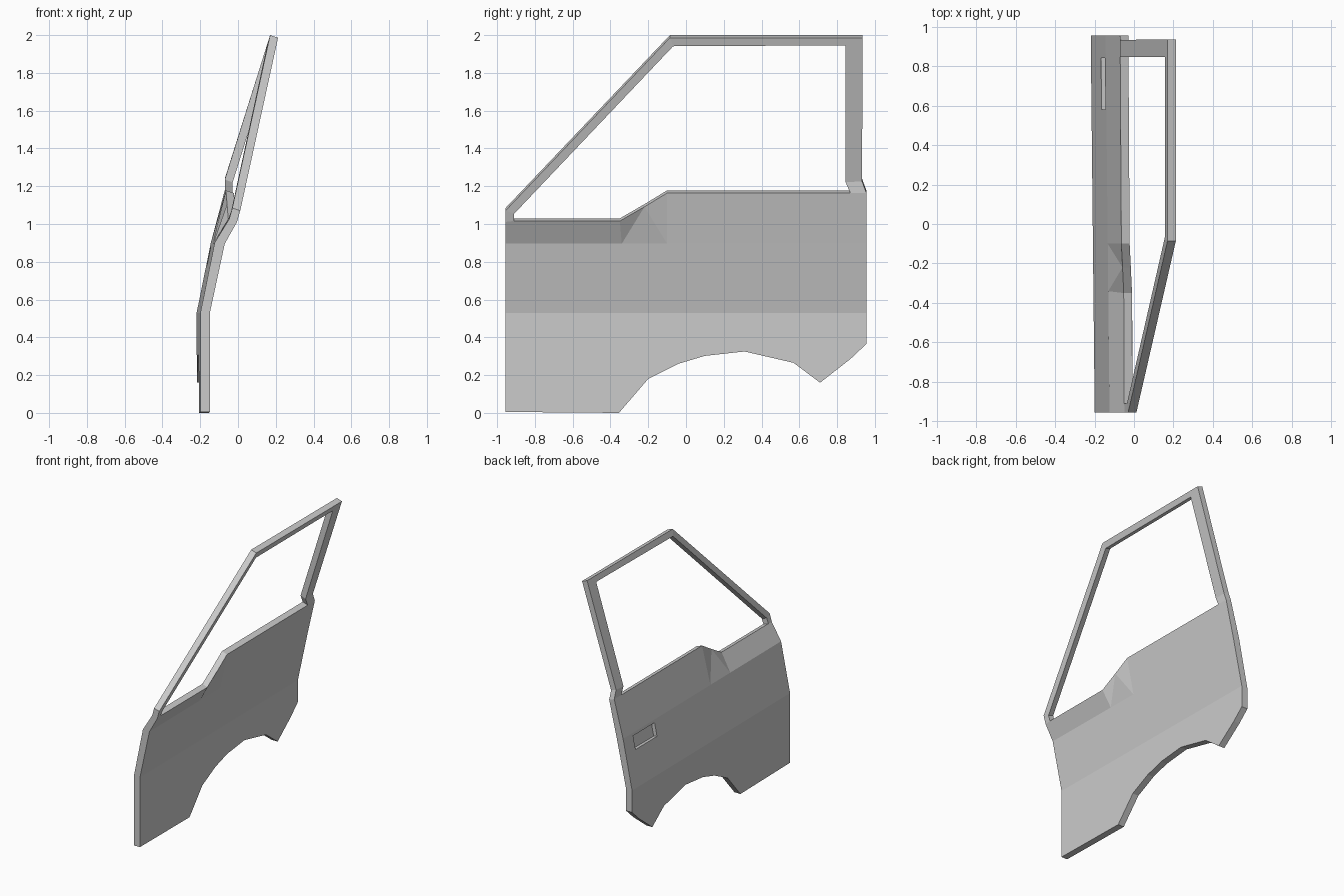
import bpy, bmesh
from math import atan2

if "Cube" in bpy.data.objects:
    bpy.data.objects.remove(bpy.data.objects["Cube"])

SKEW = -0.0105           # outer skin drifts outwards towards the rear
LOW, TOP = (0.05, 0, 0), (0.042, 0, -0.014)   # skin-to-inside offsets

points = {}              # name: (outer position, offset to the inside)


def add(prefix, coords, offset):
    for i, c in enumerate(coords):
        points[prefix + str(i)] = (c, offset)


def skewed(x, pairs):
    return [(x + SKEW * y, y, z) for y, z in pairs]


# Lower skin: bottom edge with the wheel arch cut-out
arch = [(-.955, .005), (-.355, 0), (-.2, .18), (-.04, .26), (.1, .302), (.31, .325),
        (.57, .265), (.71, .16), (.87, .285), (.955, .365)]
add("w", skewed(-.209, arch), LOW)
# Crease line and belt line
add("c", skewed(-.209, [(-.955, .53), (.955, .53)]), LOW)
add("b", skewed(-.134, [(-.955, .9), (-.34, .9), (-.1, .9), (.955, .9)]), (.054, 0, -.004))
# Window sill, stepping up towards the rear
add("s", [(-.047, -.955, 1.025), (-.05, -.91, 1.03), (-.052, -.35, 1.03), (-.058, -.22, 1.105),
          (-.064, -.1, 1.178), (-.07, .87, 1.178), (-.07, .955, 1.178)], TOP)
# Window frame: outer and inner loops from front to rear
add("f", [(-.03, -.955, 1.085), (.17, -.085, 2), (.17, .935, 2), (-.07, .932, 1.24)], TOP)
add("g", [(-.036, -.91, 1.068), (.156, -.068, 1.955), (.157, .845, 1.96), (-.07, .845, 1.235)], TOP)

faces = [[f"w{i}" for i in range(len(arch))] + ["c1", "c0"]]
faces += [f.split() for f in (
    "c0 c1 b3 b2 b1 b0",
    "b0 b1 s2 s1 s0", "b1 s3 s2", "b1 b2 s3", "b2 s4 s3", "b2 b3 s6 s5 s4",
    "s0 s1 g0 f0", "f0 g0 g1 f1", "f1 g1 g2 f2", "f2 g2 g3 f3", "f3 g3 s5 s6")]

# Door shell: outer skin, inner skin and the rim joining them
bm = bmesh.new()
outer = {k: bm.verts.new(p) for k, (p, o) in points.items()}
inner = {k: bm.verts.new([a + b for a, b in zip(p, o)]) for k, (p, o) in points.items()}
for f in faces:
    bm.faces.new([outer[k] for k in f])
    bm.faces.new([inner[k] for k in reversed(f)])
edges = {(a, b) for f in faces for a, b in zip(f, f[1:] + f[:1])}
for a, b in edges:
    if (b, a) not in edges:
        bm.faces.new([outer[b], outer[a], inner[a], inner[b]])
bmesh.ops.recalc_face_normals(bm, faces=bm.faces)
mesh = bpy.data.meshes.new("door_shell")
bm.to_mesh(mesh)
bm.free()
door = bpy.data.objects.new("door_shell", mesh)
bpy.context.collection.objects.link(door)

# Handle recess, cut into the sloping outer skin
bpy.ops.mesh.primitive_cube_add(size=1, location=(-.156, .71, .83),
                                rotation=(0, atan2(.075, .37), 0))
cutter = bpy.context.object
cutter.name = "handle_recess_cutter"
cutter.scale = (.06, .26, .1)
cutter.hide_render = True
bpy.context.view_layer.update()
cut = door.modifiers.new("handle_recess", 'BOOLEAN')
cut.operation = 'DIFFERENCE'
cut.solver = 'EXACT'
cut.object = cutter
bpy.context.view_layer.objects.active = door
bpy.ops.object.modifier_apply(modifier=cut.name)
bpy.data.objects.remove(cutter)
